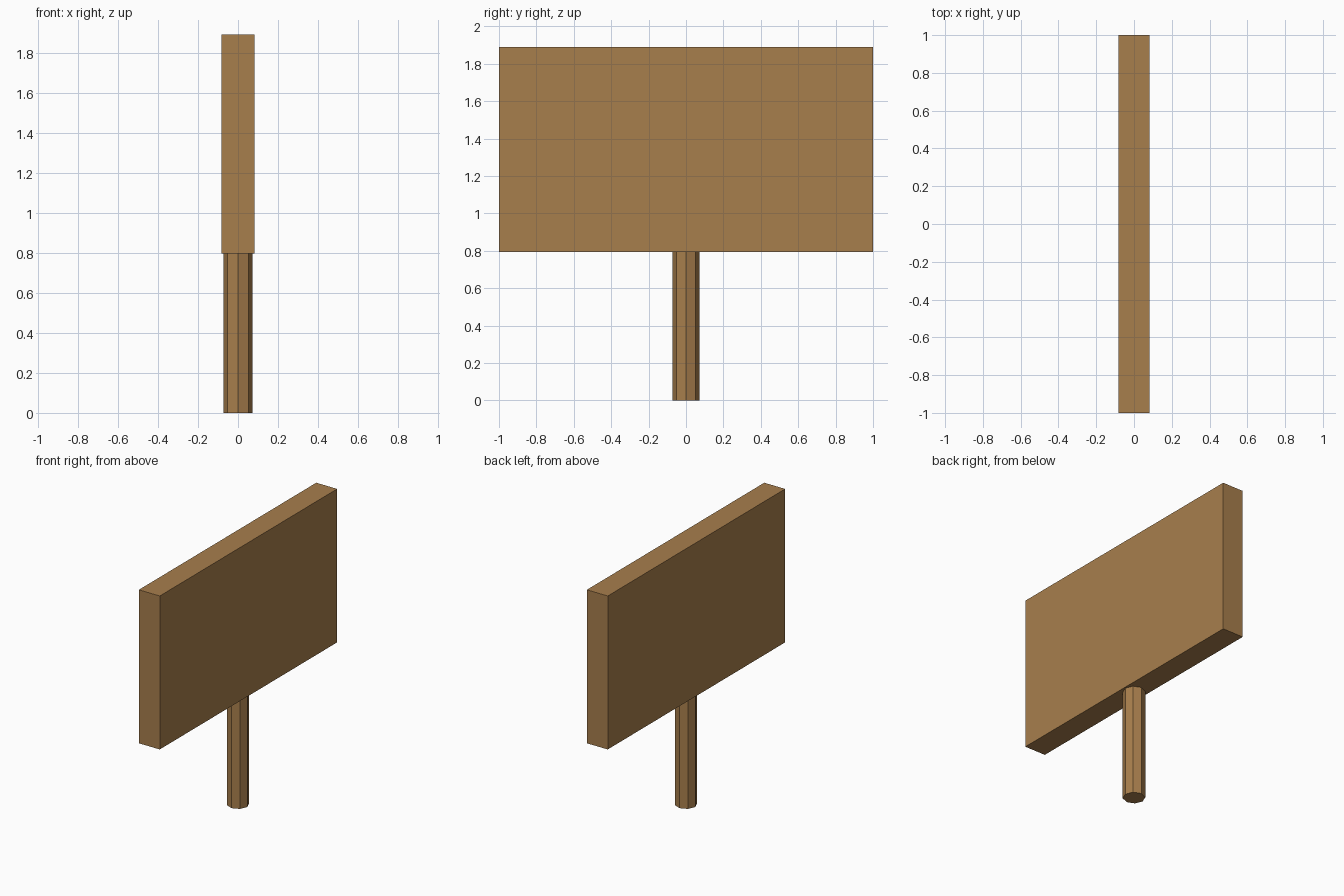
import bpy
import math

if "Cube" in bpy.data.objects:
    bpy.data.objects.remove(bpy.data.objects["Cube"])

wood = bpy.data.materials.new("brown_wood")
wood.diffuse_color = (0.39, 0.21, 0.073, 1.0)
wood.use_nodes = True
wood.node_tree.nodes["Principled BSDF"].inputs["Base Color"].default_value = wood.diffuse_color

BOARD_BOTTOM, BOARD_TOP = 0.795, 1.89


def finish(name):
    obj = bpy.context.object
    obj.name = name
    bpy.ops.object.transform_apply(location=False, rotation=True, scale=True)
    obj.data.materials.append(wood)
    return obj


# Eight-sided post with corners on the axes
bpy.ops.mesh.primitive_cylinder_add(
    vertices=8, radius=0.0735, depth=BOARD_BOTTOM,
    location=(0, 0, BOARD_BOTTOM / 2))
finish("sign_post")

# Thick rectangular board
bpy.ops.mesh.primitive_cube_add(
    size=1, location=(0, 0, (BOARD_BOTTOM + BOARD_TOP) / 2))
bpy.context.object.scale = (0.165, 2.0, BOARD_TOP - BOARD_BOTTOM)
finish("sign_board")
